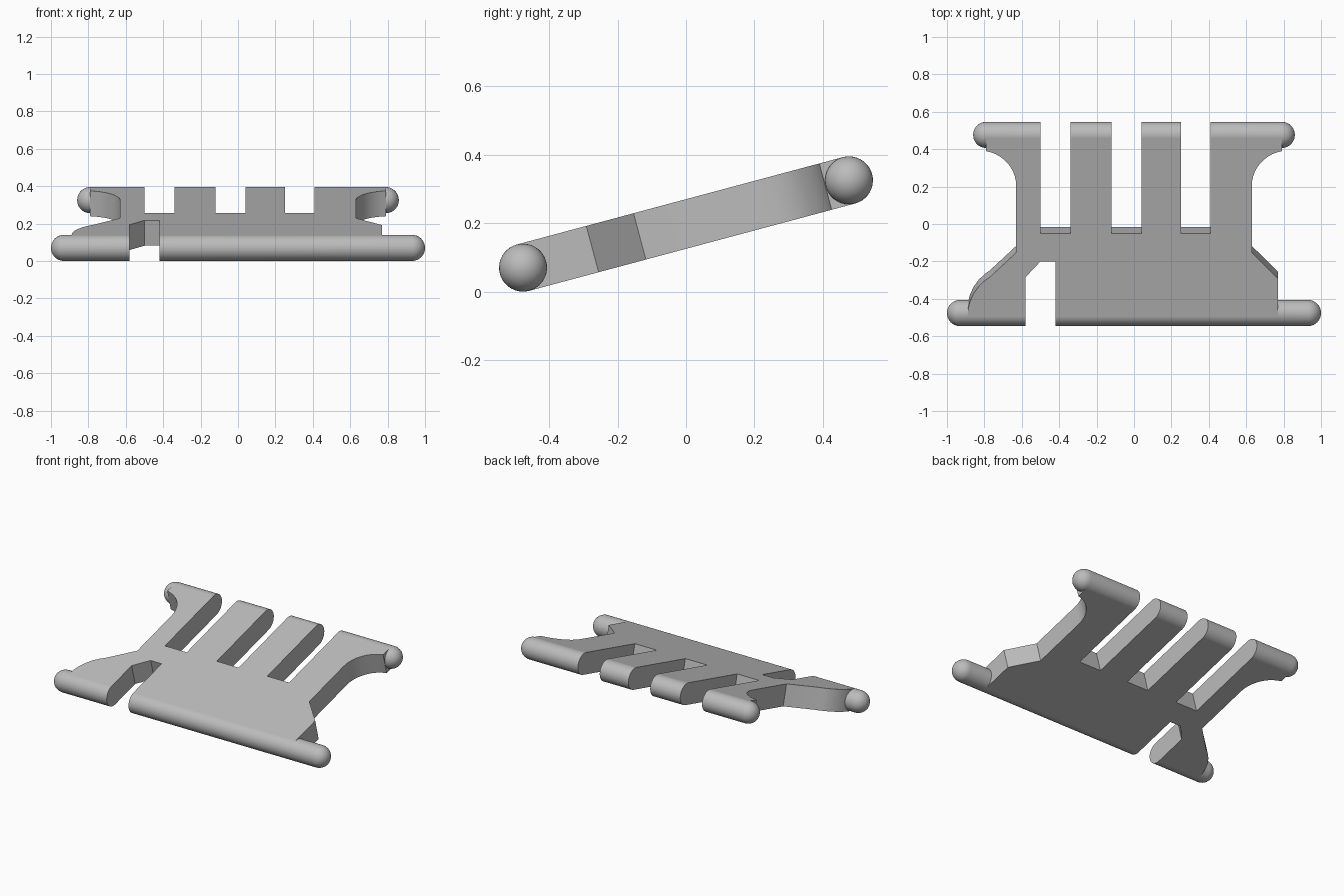
import bpy, bmesh, math
from mathutils import Matrix

cube = bpy.data.objects.get("Cube")
if cube:
    bpy.data.objects.remove(cube, do_unlink=True)

R = 0.07            # half thickness and rod radius
V = 0.493           # rod axis distance from the centre along the slope
TILT = Matrix.Translation((0, 0, 0.198)) @ Matrix.Rotation(math.radians(15), 4, 'X')

grey = bpy.data.materials.new("plain grey")
grey.use_nodes = True
colour = (0.5, 0.5, 0.5, 1)
grey.diffuse_color = colour
grey.node_tree.nodes["Principled BSDF"].inputs["Base Color"].default_value = colour


def finish(name, bm):
    """Turn a bmesh into a tilted, shaded object."""
    bmesh.ops.recalc_face_normals(bm, faces=bm.faces)
    mesh = bpy.data.meshes.new(name)
    bm.to_mesh(mesh)
    bm.free()
    mesh.materials.append(grey)
    obj = bpy.data.objects.new(name, mesh)
    bpy.context.collection.objects.link(obj)
    obj.matrix_world = TILT
    bpy.ops.object.select_all(action='DESELECT')
    obj.select_set(True)
    bpy.context.view_layer.objects.active = obj
    bpy.ops.object.shade_smooth_by_angle(angle=math.radians(30))


def rod(name, x0, x1, v, round0=False, round1=False):
    """Rod along x; x0 and x1 are its extreme ends, flat or domed."""
    n = 10
    quarter = [i * math.pi / 2 / n for i in range(n + 1)]
    if round0:
        profile = [(x0 + R - R * math.cos(a), R * math.sin(a)) for a in quarter]
    else:
        profile = [(x0, 0), (x0, R)]
    if round1:
        profile += [(x1 - R + R * math.sin(a), R * math.cos(a)) for a in quarter]
    else:
        profile += [(x1, R), (x1, 0)]
    bm = bmesh.new()
    verts = [bm.verts.new((x, v + r, 0)) for x, r in profile]
    edges = [bm.edges.new(pair) for pair in zip(verts, verts[1:])]
    bmesh.ops.spin(bm, geom=verts + edges, cent=(0, v, 0), axis=(1, 0, 0),
                   angle=math.tau, steps=40)
    bmesh.ops.remove_doubles(bm, verts=bm.verts, dist=0.0005)
    finish(name, bm)


# Plate outline, counter-clockwise from the front gap
slots = [(-0.5, -0.34), (-0.12, 0.04), (0.25, 0.41)]
fillet = [(0.825 - 0.195 * math.cos(a), 0.23 + 0.195 * math.sin(a))
          for a in (math.radians(8 * i) for i in range(11))]
outline = [(-0.42, -V), (0.77, -V), (0.77, -0.283), (0.63, -0.14)]
outline += fillet + [(fillet[-1][0], V)]
for left, right in reversed(slots):
    outline += [(right, V), (right, -0.034), (left, -0.034), (left, V)]
outline += [(-fillet[-1][0], V)] + [(-x, v) for x, v in reversed(fillet)]
outline += [(-0.63, -0.14), (-0.77, -0.275), (-0.8, -0.297), (-0.83, -0.327),
            (-0.857, -0.365), (-0.877, -0.41), (-0.887, -0.45), (-0.89, -V)]
outline += [(-0.58, -V), (-0.58, -0.276), (-0.5, -0.188), (-0.42, -0.188)]

bm = bmesh.new()
base = bm.faces.new([bm.verts.new((x, v, -R)) for x, v in outline])
top = bmesh.ops.extrude_face_region(bm, geom=[base])["geom"]
bmesh.ops.translate(bm, vec=(0, 0, 2 * R),
                    verts=[e for e in top if isinstance(e, bmesh.types.BMVert)])
finish("slotted_plate", bm)

# Front rod, split by the gap
rod("front_rod_right", -1, -0.58, -V, round0=True)
rod("front_rod_left", -0.42, 1, -V, round1=True)

# Rounded finger tips along the back
starts = [-0.86] + [s[1] for s in slots]
ends = [s[0] for s in slots] + [0.86]
for i, (x0, x1) in enumerate(zip(starts, ends)):
    rod(f"back_finger_tip_{i + 1}", x0, x1, V, round0=(i == 0), round1=(i == 3))
